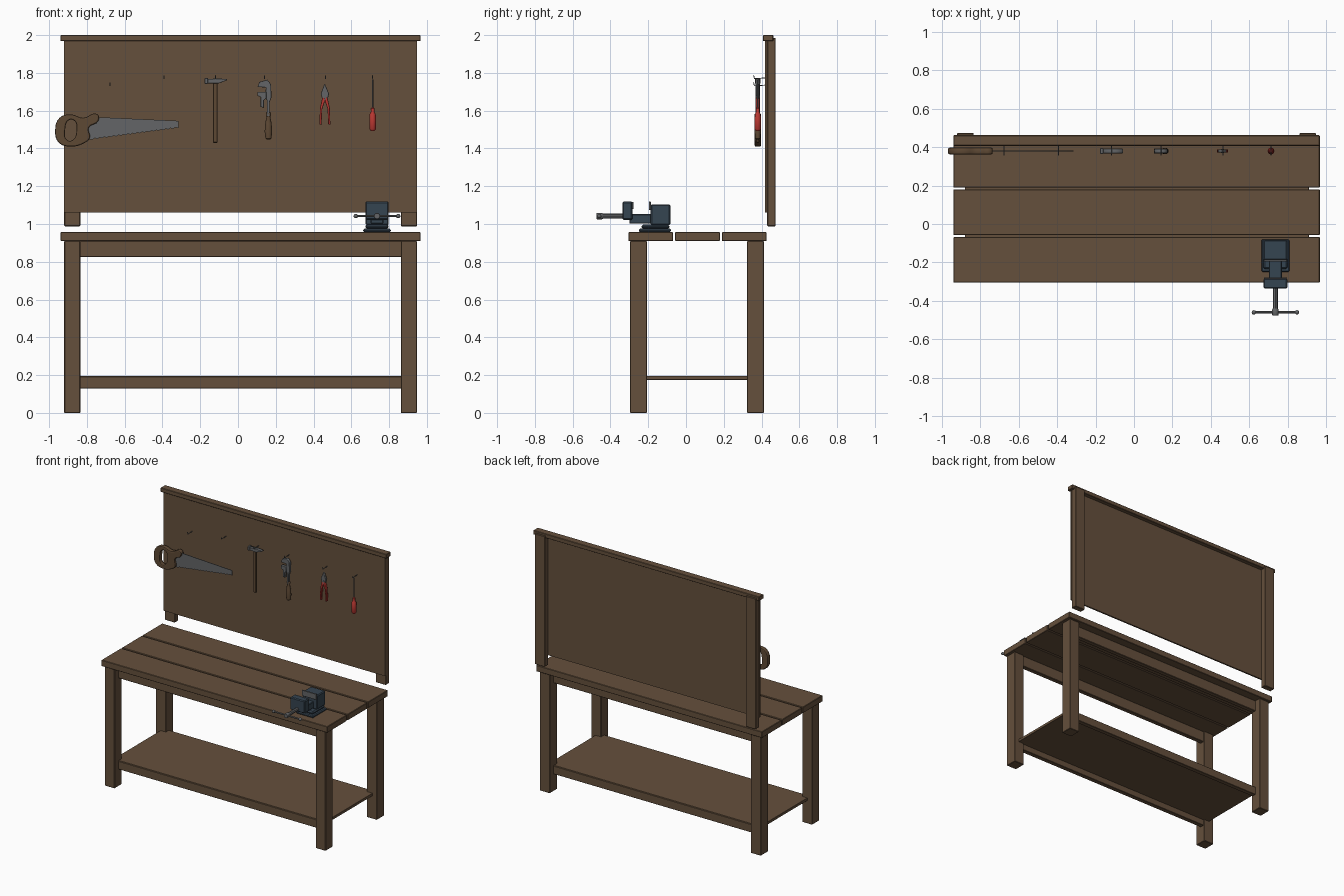
import bpy, bmesh, math
from mathutils import Vector

if "Cube" in bpy.data.objects:
    bpy.data.objects.remove(bpy.data.objects["Cube"])


def material(name, rgb):
    m = bpy.data.materials.new(name)
    m.diffuse_color = (*rgb, 1)
    m.use_nodes = True
    m.node_tree.nodes["Principled BSDF"].inputs["Base Color"].default_value = m.diffuse_color
    return m


WOOD = material("brown wood", (0.130, 0.080, 0.045))
GRIP = material("dark handle wood", (0.110, 0.065, 0.034))
STEEL = material("grey steel", (0.125, 0.130, 0.135))
SLATE = material("slate blue paint", (0.036, 0.058, 0.082))
RED = material("red grip", (0.50, 0.040, 0.032))
CX = 0.0135   # centre line of the bench in x


def add_mesh(name, mesh, mat):
    ob = bpy.data.objects.new(name, mesh)
    bpy.context.collection.objects.link(ob)
    mesh.materials.clear()
    mesh.materials.append(mat)
    return ob


def box(name, x, y, z, mat=WOOD, bevel=0.003):
    """Box from (min, max) ranges with a small chamfer."""
    bm = bmesh.new()
    bmesh.ops.create_cube(bm, size=1)
    for v in bm.verts:
        v.co = Vector([(r[0] + r[1]) / 2 + c * (r[1] - r[0]) for c, r in zip(v.co, (x, y, z))])
    if bevel:
        bmesh.ops.bevel(bm, geom=bm.edges[:], offset=bevel, segments=1, affect='EDGES')
    me = bpy.data.meshes.new(name)
    bm.to_mesh(me)
    bm.free()
    return add_mesh(name, me, mat)


def curve_part(name, cu, mat, rot=(0, 0, 0), loc=(0, 0, 0), smooth=True):
    """Turn a curve into a placed mesh."""
    tmp = bpy.data.objects.new(name, cu)
    bpy.context.collection.objects.link(tmp)
    dg = bpy.context.evaluated_depsgraph_get()
    me = bpy.data.meshes.new_from_object(tmp.evaluated_get(dg))
    bpy.data.objects.remove(tmp)
    ob = add_mesh(name, me, mat)
    ob.rotation_euler, ob.location = rot, loc
    if smooth:
        for p in me.polygons:
            p.use_smooth = True
        me.set_sharp_from_angle(angle=math.radians(35))
    return ob


def plate(name, outlines, y, thick, mat, bevel=0.0, smooth_line=False):
    """Flat tool part: closed (x, z) outlines given thickness in y."""
    cu = bpy.data.curves.new(name, 'CURVE')
    cu.dimensions, cu.fill_mode = '2D', 'BOTH'
    cu.extrude, cu.bevel_depth, cu.offset = thick / 2 - bevel, bevel, -bevel
    cu.bevel_resolution, cu.resolution_u = 1, 4
    for pts in outlines:
        if smooth_line:
            s = cu.splines.new('BEZIER')
            s.bezier_points.add(len(pts) - 1)
            for bp, p in zip(s.bezier_points, pts):
                bp.co = (*p, 0)
                bp.handle_left_type = bp.handle_right_type = 'AUTO'
        else:
            s = cu.splines.new('POLY')
            s.points.add(len(pts) - 1)
            for sp, p in zip(s.points, pts):
                sp.co = (*p, 0, 1)
        s.use_cyclic_u = True
    return curve_part(name, cu, mat, (math.pi / 2, 0, 0), (0, y, 0), smooth_line)


def tube(name, pts, r, mat):
    """Round rod along points."""
    cu = bpy.data.curves.new(name, 'CURVE')
    cu.dimensions, cu.bevel_depth, cu.bevel_resolution, cu.use_fill_caps = '3D', r, 2, True
    s = cu.splines.new('POLY')
    s.points.add(len(pts) - 1)
    for sp, p in zip(s.points, pts):
        sp.co = (*p, 1)
    return curve_part(name, cu, mat)


def lathe(name, prof, mat, loc, flat=1.0, n=12):
    """Turned part about z from (radius, z) points; flat squeezes it in y."""
    bm = bmesh.new()
    rings = [[bm.verts.new((r * math.cos(i * math.tau / n), flat * r * math.sin(i * math.tau / n), z))
              for i in range(n)] for r, z in prof]
    for a, b in zip(rings, rings[1:]):
        for i in range(n):
            bm.faces.new((a[i], a[(i + 1) % n], b[(i + 1) % n], b[i])).smooth = True
    bm.faces.new(rings[0][::-1])
    bm.faces.new(rings[-1])
    me = bpy.data.meshes.new(name)
    bm.to_mesh(me)
    bm.free()
    me.set_sharp_from_angle(angle=math.radians(40))
    ob = add_mesh(name, me, mat)
    ob.location = loc
    return ob


# --- bench: planks, legs, aprons, stretchers, shelf
for i, y in enumerate([(-0.305, -0.068), (-0.058, 0.180), (0.190, 0.427)]):
    box(f"top_plank_{i}", (-0.94, 0.967), y, (0.91, 0.957))
for side, x in (("left", (-0.92, -0.835)), ("right", (0.862, 0.947))):
    box(f"front_leg_{side}", x, (-0.296, -0.207), (0, 0.91))
    box(f"back_leg_{side}", x, (0.323, 0.412), (0, 0.91))
    box(f"board_post_{side}", x, (0.430, 0.474), (0.988, 1.985))
for end, y in (("front", (-0.25, -0.215)), ("back", (0.33, 0.365))):
    box(f"{end}_apron", (-0.85, 0.877), y, (0.825, 0.91))
    box(f"{end}_stretcher", (-0.85, 0.877), y, (0.13, 0.192), bevel=0.002)
box("shelf", (-0.88, 0.91), (-0.245, 0.36), (0.175, 0.195), bevel=0.001)

# --- tool board with cap rail and hooks
box("tool_board", (-0.92, 0.947), (0.418, 0.430), (1.062, 1.972), bevel=0)
box("board_cap", (-0.94, 0.967), (0.407, 0.462), (1.968, 2.0))
for i, (x, z) in enumerate([(-0.677, 1.735), (-0.392, 1.773), (-0.118, 1.773),
                            (0.14, 1.773), (0.463, 1.773), (0.713, 1.773)]):
    tube(f"hook_{i}", [(x, 0.42, z), (x, 0.362, z - 0.003), (x, 0.358, z + 0.014)], 0.0025, STEEL)

# --- saw
Y = 0.38
plate("saw_handle", [
    [(-0.968, 1.495), (-0.945, 1.562), (-0.885, 1.580), (-0.82, 1.562), (-0.745, 1.582), (-0.740, 1.545),
     (-0.79, 1.51), (-0.785, 1.455), (-0.815, 1.428), (-0.89, 1.410), (-0.95, 1.432)],
    [(-0.915, 1.500), (-0.895, 1.550), (-0.865, 1.545), (-0.855, 1.500), (-0.875, 1.445), (-0.905, 1.445)]],
    Y, 0.034, GRIP, 0.007, True)
teeth = 36
saw = [(-0.315, 1.508), (-0.315, 1.546), (-0.80, 1.568), (-0.82, 1.50), (-0.80, 1.447)]
for i in range(teeth):
    t = i / teeth
    saw.append((-0.77 + 0.45 * t, 1.447 + 0.060 * t + (0.006 if i % 2 else 0)))
plate("saw_blade", [saw], Y, 0.004, STEEL)

# --- hammer
box("hammer_handle", (-0.133, -0.108), (Y - 0.008, Y + 0.008), (1.43, 1.768), GRIP, 0.004)
plate("hammer_head", [[(-0.162, 1.745), (-0.10, 1.745), (-0.058, 1.761), (-0.058, 1.767),
                       (-0.10, 1.770), (-0.162, 1.768)]], Y, 0.024, STEEL, 0.002)
box("hammer_face", (-0.177, -0.158), (Y - 0.015, Y + 0.015), (1.742, 1.773), STEEL, 0.003)

# --- adjustable wrench
plate("wrench_frame", [[(0.103, 1.725), (0.113, 1.752), (0.155, 1.764), (0.175, 1.74), (0.177, 1.67),
                        (0.168, 1.645), (0.168, 1.57), (0.153, 1.57), (0.153, 1.655), (0.143, 1.67),
                        (0.148, 1.723)]], Y, 0.022, STEEL, 0.003)
plate("wrench_lower_jaw", [[(0.103, 1.70), (0.15, 1.70), (0.15, 1.665), (0.137, 1.655), (0.137, 1.615),
                            (0.120, 1.62), (0.120, 1.672), (0.103, 1.678)]], Y, 0.026, STEEL, 0.003)
lathe("wrench_grip", [(0.008, 1.447), (0.016, 1.453), (0.020, 1.49), (0.017, 1.53), (0.011, 1.565),
                      (0.014, 1.585), (0.010, 1.592)], GRIP, (0.161, Y, 0), 0.85)

# --- pliers
plate("pliers_jaws", [[(0.461, 1.74), (0.482, 1.69), (0.473, 1.655), (0.463, 1.645), (0.447, 1.655),
                       (0.438, 1.69), (0.457, 1.74)]], Y, 0.016, STEEL, 0.003)
for s in (-1, 1):
    plate(f"pliers_grip_{'left' if s < 0 else 'right'}",
          [[(0.46 + s * dx, z) for dx, z in ((0.004, 1.672), (0.014, 1.668), (0.026, 1.615), (0.029, 1.527),
                                             (0.018, 1.525), (0.014, 1.61), (0.0, 1.65))]],
          Y, 0.018, RED, 0.003)
lathe("pliers_pivot", [(0.008, -0.011), (0.008, 0.011)], STEEL,
      (0.46, Y, 1.672)).rotation_euler = (math.pi / 2, 0, 0)

# --- screwdriver
tube("screwdriver_shaft", [(0.713, Y, 1.60), (0.713, Y, 1.765)], 0.004, STEEL)
lathe("screwdriver_grip", [(0.010, 1.493), (0.018, 1.503), (0.018, 1.55), (0.016, 1.58), (0.009, 1.595),
                           (0.011, 1.612), (0.006, 1.616)], RED, (0.713, Y, 0), n=10)

# --- bench vise
VX = 0.736


def vise(name, half, y, z, mat=SLATE, bevel=0.004):
    return box("vise_" + name, (VX - half, VX + half), y, z, mat, bevel)


vise("base", 0.073, (-0.25, -0.080), (0.957, 0.975), bevel=0.006)
vise("swivel", 0.062, (-0.235, -0.088), (0.975, 0.997), bevel=0.008)
vise("body", 0.062, (-0.187, -0.083), (0.995, 1.103), bevel=0.006)
vise("slide", 0.034, (-0.30, -0.17), (1.002, 1.052))
vise("front_jaw", 0.062, (-0.336, -0.284), (1.022, 1.118), bevel=0.006)
vise("rear_jaw_plate", 0.060, (-0.196, -0.186), (1.075, 1.118), STEEL, 0.001)
vise("front_jaw_plate", 0.060, (-0.285, -0.278), (1.080, 1.116), STEEL, 0.001)
tube("vise_screw", [(VX, -0.462, 1.042), (VX, -0.33, 1.042)], 0.013, STEEL)
tube("vise_bar", [(VX - 0.112, -0.460, 1.042), (VX + 0.112, -0.460, 1.042)], 0.006, STEEL)
for s in (-1, 1):
    lathe(f"vise_bar_knob_{'left' if s < 0 else 'right'}",
          [(0.012 * math.sin(a), -0.012 * math.cos(a)) for a in (0.3, 0.8, 1.3, 1.85, 2.35, 2.85)],
          STEEL, (VX + s * 0.112, -0.460, 1.042))
lathe("vise_screw_collar", [(0.015, -0.475), (0.017, -0.472), (0.017, -0.445), (0.014, -0.440)],
      STEEL, (VX, 0, 1.042)).rotation_euler = (-math.pi / 2, 0, 0)
